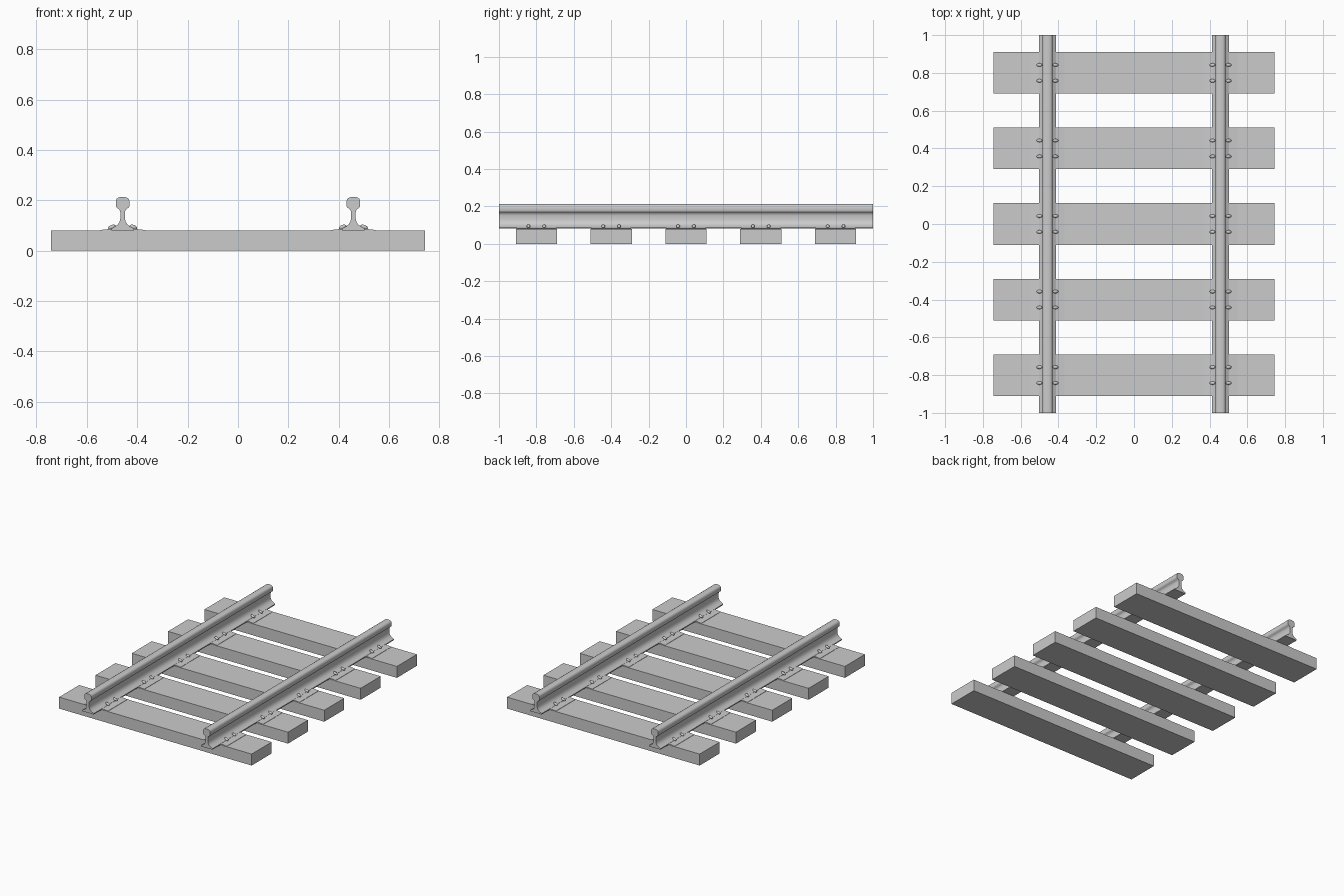
import bpy, bmesh, math
from mathutils import Matrix

if "Cube" in bpy.data.objects:
    bpy.data.objects.remove(bpy.data.objects["Cube"])

RAIL_X = 0.458
TIE_YS = [-0.8, -0.4, 0.0, 0.4, 0.8]


def finish(name, bm, smooth=None):
    bmesh.ops.recalc_face_normals(bm, faces=bm.faces)
    me = bpy.data.meshes.new(name)
    bm.to_mesh(me)
    bm.free()
    ob = bpy.data.objects.new(name, me)
    bpy.context.collection.objects.link(ob)
    if smooth:
        bpy.ops.object.select_all(action='DESELECT')
        ob.select_set(True)
        bpy.context.view_layer.objects.active = ob
        bpy.ops.object.shade_smooth_by_angle(angle=math.radians(smooth))
    return ob


def extrude_profile(name, half, cx, y0, y1, smooth=None):
    """Mirror a half outline (bottom to top) about x = 0 and extrude along y."""
    pts = half + [(-x, z) for x, z in reversed(half)]
    bm = bmesh.new()
    a = [bm.verts.new((cx + x, y0, z)) for x, z in pts]
    b = [bm.verts.new((cx + x, y1, z)) for x, z in pts]
    n = len(pts)
    for i in range(n):
        j = (i + 1) % n
        bm.faces.new((a[i], a[j], b[j], b[i]))
    bm.faces.new(a)
    bm.faces.new(b)
    return finish(name, bm, smooth)


# Half cross-sections: rail (foot, web, head) and sloped tie plate
rail_half = [(0.045, 0.081), (0.045, 0.088), (0.028, 0.097), (0.018, 0.105),
             (0.012, 0.115), (0.009, 0.128), (0.009, 0.152), (0.012, 0.162),
             (0.017, 0.167), (0.024, 0.171), (0.027, 0.177), (0.027, 0.197),
             (0.024, 0.206), (0.017, 0.211), (0.008, 0.213)]
plate_half = [(0.09, 0.078), (0.09, 0.082), (0.045, 0.087)]


def spike(name, x, y, tilt):
    # Flattened tilted head on a square shank
    bm = bmesh.new()
    m = (Matrix.Translation((x, y, 0.094)) @ Matrix.Rotation(tilt, 4, 'Y')
         @ Matrix.Diagonal((0.016, 0.0095, 0.008, 1)))
    bmesh.ops.create_uvsphere(bm, u_segments=12, v_segments=8, radius=1, matrix=m)
    s = (Matrix.Translation((x + math.copysign(0.005, tilt), y, 0.08))
         @ Matrix.Diagonal((0.01, 0.01, 0.024, 1)))
    bmesh.ops.create_cube(bm, size=1, matrix=s)
    return finish(name, bm, 40)


# Wooden ties
for i, y in enumerate(TIE_YS):
    bm = bmesh.new()
    bmesh.ops.create_cube(bm, size=1, matrix=Matrix.Translation((0, y, 0.04))
                          @ Matrix.Diagonal((1.485, 0.22, 0.08, 1)))
    finish(f"tie_{i + 1}", bm)

# Rails with plates and spikes
for side, cx in (("left", -RAIL_X), ("right", RAIL_X)):
    extrude_profile(f"{side}_rail", rail_half, cx, -1, 1, 50)
    for i, y in enumerate(TIE_YS):
        extrude_profile(f"{side}_plate_{i + 1}", plate_half, cx, y - 0.107, y + 0.107)
        for k, (sx, sy) in enumerate([(-1, -1), (-1, 1), (1, -1), (1, 1)]):
            spike(f"{side}_spike_{i + 1}_{k + 1}", cx + sx * 0.043,
                  y + sy * 0.042, sx * math.radians(22))
